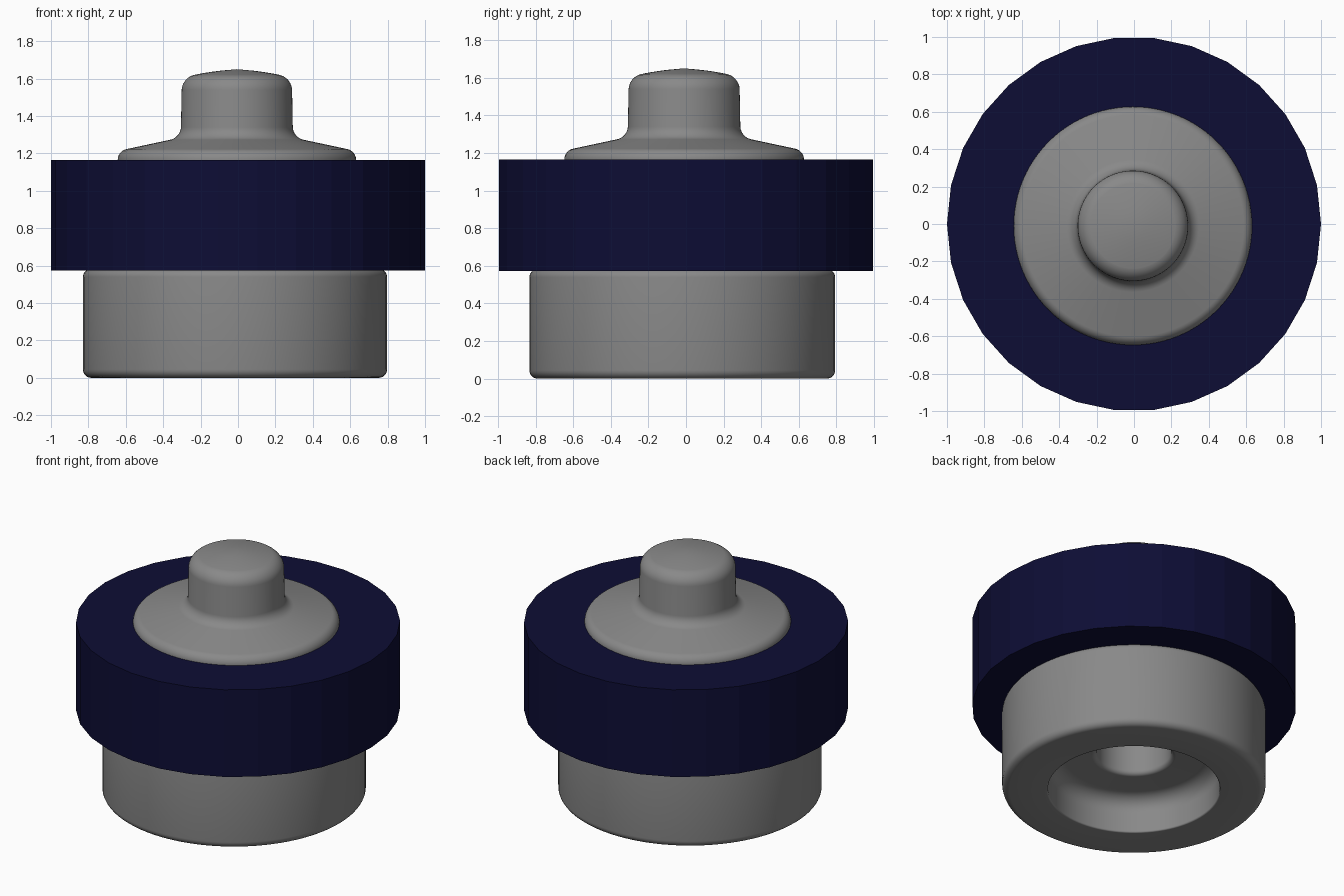
import bpy, bmesh, math
from mathutils import Vector

cube = bpy.data.objects.get("Cube")
if cube:
    bpy.data.objects.remove(cube)


def material(name, rgb):
    m = bpy.data.materials.new(name)
    m.use_nodes = True
    m.diffuse_color = (*rgb, 1)
    m.node_tree.nodes["Principled BSDF"].inputs["Base Color"].default_value = (*rgb, 1)
    return m


def rounded(points, steps=6):
    """Round each (radius, height, fillet) corner of an open profile."""
    out = []
    for i, (r, z, f) in enumerate(points):
        p = Vector((r, z))
        if not f:
            out.append(p)
            continue
        before, after = (Vector(points[j][:2]) for j in (i - 1, i + 1))
        a = p + (before - p).normalized() * f
        b = p + (after - p).normalized() * f
        # circular-looking conic through the corner
        for k in range(steps + 1):
            t = k / steps
            u, v, w = (1 - t) ** 2, 2 * t * (1 - t) * 0.71, t * t
            out.append((a * u + p * v + b * w) / (u + v + w))
    return out


def lathe(name, points, sides, mat, centre=(0, 0), closed=False, smooth=True):
    """Spin a profile about the vertical axis."""
    bm = bmesh.new()
    verts = [bm.verts.new((p.x, 0, p.y)) for p in rounded(points)]
    loop = verts + verts[:1] if closed else verts
    edges = [bm.edges.new(pair) for pair in zip(loop, loop[1:])]
    bmesh.ops.spin(bm, geom=verts + edges, cent=(0, 0, 0), axis=(0, 0, 1),
                   angle=math.tau, steps=sides, use_merge=True)
    bmesh.ops.remove_doubles(bm, verts=bm.verts, dist=0.0001)
    bmesh.ops.recalc_face_normals(bm, faces=bm.faces)
    mesh = bpy.data.meshes.new(name)
    bm.to_mesh(mesh)
    bm.free()
    mesh.materials.append(mat)
    obj = bpy.data.objects.new(name, mesh)
    obj.location = (*centre, 0)
    bpy.context.collection.objects.link(obj)
    if smooth:
        bpy.ops.object.select_all(action='DESELECT')
        obj.select_set(True)
        bpy.context.view_layer.objects.active = obj
        bpy.ops.object.shade_smooth_by_angle(angle=math.radians(35))
    return obj


grey = material("grey metal", (0.25, 0.25, 0.25))
navy = material("navy rubber", (0.004, 0.004, 0.035))

# Base: socket, recess, rounded drum, neck inside the collar
lathe("base", [(0, 0.75, 0), (0.23, 0.75, 0.04), (0.23, 0.24, 0.03),
               (0.53, 0.24, 0.1), (0.53, 0, 0.01), (0.813, 0, 0.045),
               (0.813, 0.58, 0.04), (0.6, 0.58, 0), (0.6, 1.1, 0), (0, 1.1, 0)],
      96, grey, (-0.016, -0.02))

# Cap: sloping shoulder, knob and shallow dome
lathe("cap", [(0, 1.1, 0), (0.637, 1.1, 0), (0.637, 1.213, 0.045),
              (0.3, 1.285, 0.055), (0.294, 1.605, 0.065), (0.15, 1.637, 0.08),
              (0, 1.65, 0)],
      96, grey, (-0.006, -0.01))

# Collar: faceted thick ring
lathe("collar", [(0.58, 0.573, 0), (1, 0.573, 0), (1, 1.166, 0), (0.58, 1.166, 0)],
      30, navy, closed=True, smooth=False)
